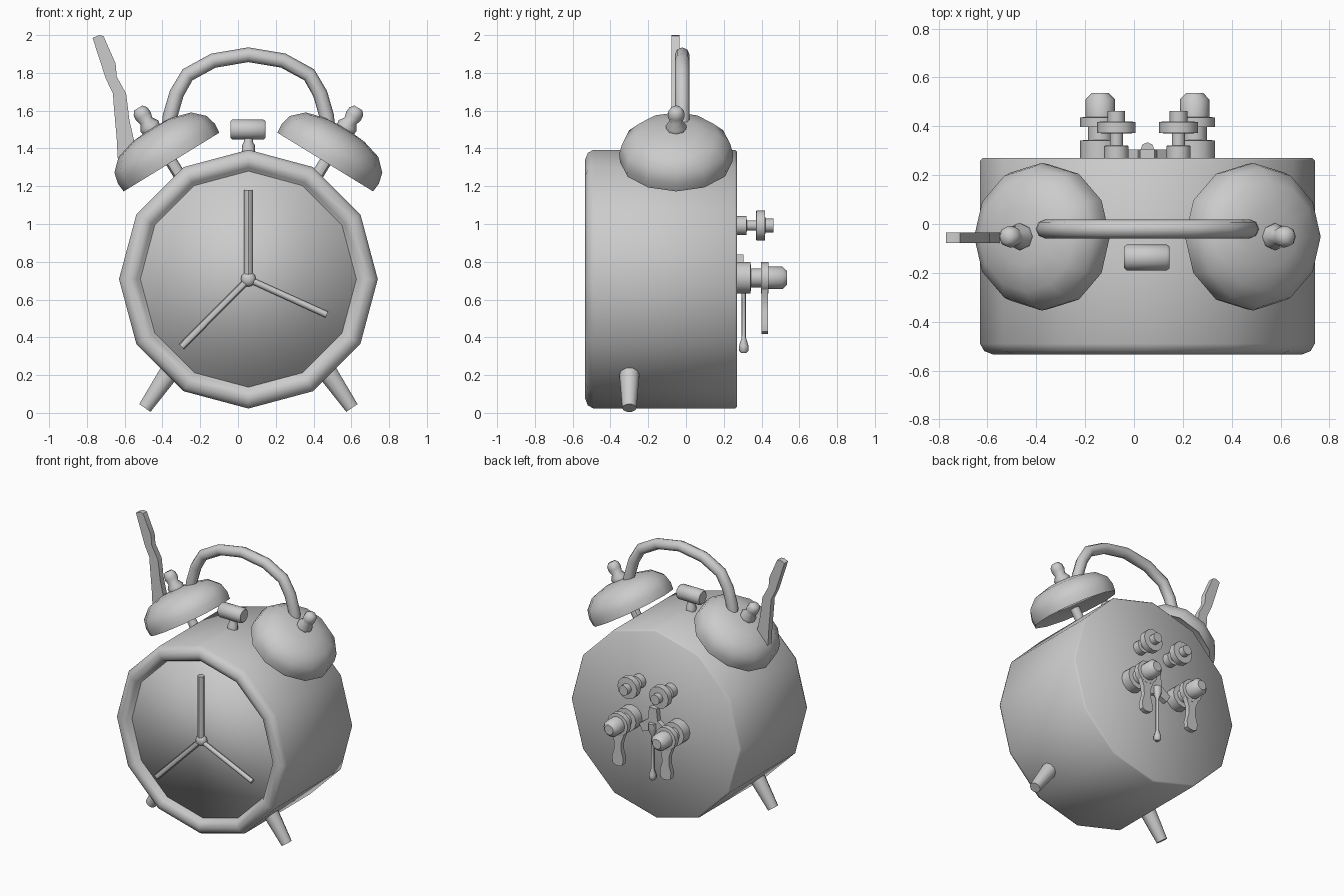
import bpy, bmesh
from math import pi, cos, sin, radians
from mathutils import Vector

if "Cube" in bpy.data.objects:
    bpy.data.objects.remove(bpy.data.objects["Cube"])

CX = 0.055          # middle plane of the clock
AXIS_Z = 0.708      # height of the dial centre
BACK, OUT = 0.27, Vector((0, 1, 0))

grey = bpy.data.materials.new("plain_grey")
grey.use_nodes = True
grey.diffuse_color = (0.6, 0.6, 0.6, 1)
grey.node_tree.nodes["Principled BSDF"].inputs["Base Color"].default_value = (0.6, 0.6, 0.6, 1)


def finish(name, bm, angle):
    bmesh.ops.recalc_face_normals(bm, faces=bm.faces)
    mesh = bpy.data.meshes.new(name)
    bm.to_mesh(mesh)
    bm.free()
    mesh.materials.append(grey)
    ob = bpy.data.objects.new(name, mesh)
    bpy.context.collection.objects.link(ob)
    bpy.ops.object.select_all(action='DESELECT')
    ob.select_set(True)
    bpy.context.view_layer.objects.active = ob
    bpy.ops.object.shade_smooth_by_angle(angle=radians(angle))
    return ob


def skin(bm, rings):
    """Join equal rings of points with quads and cap both ends."""
    rows = [[bm.verts.new(p) for p in ring] for ring in rings]
    n = len(rows[0])
    for a, b in zip(rows, rows[1:]):
        for i in range(n):
            j = (i + 1) % n
            bm.faces.new((a[i], a[j], b[j], b[i]))
    bm.faces.new(rows[0])
    bm.faces.new(rows[-1])


def lathe(name, origin, direction, profile, sides=12, angle=45):
    """Turn (radius, distance) pairs around an axis."""
    q = Vector(direction).to_track_quat('Z', 'Y')
    turn = [2 * pi * i / sides for i in range(sides)]
    bm = bmesh.new()
    skin(bm, [[Vector(origin) + q @ Vector((r * cos(t), r * sin(t), h)) for t in turn]
              for r, h in profile])
    return finish(name, bm, angle)


def rod(name, a, b, ra, rb=None, sides=8):
    a, b = Vector(a), Vector(b)
    return lathe(name, a, b - a, [(ra, 0), (rb or ra, (b - a).length)], sides)


def plate(name, outline, y0, y1, angle=40):
    bm = bmesh.new()
    skin(bm, [[(x, y, z) for x, z in outline] for y in (y0, y1)])
    return finish(name, bm, angle)


# Case with rounded front rim, and the dial set inside it
lathe("case", (CX, BACK, AXIS_Z), (0, -1, 0),
      [(0.675, 0), (0.685, 0.01), (0.685, 0.76), (0.668, 0.79), (0.63, 0.805),
       (0.59, 0.79), (0.57, 0.75)], 12, 180)
lathe("dial", (CX, -0.44, AXIS_Z), (0, -1, 0), [(0.576, 0), (0.572, 0.045)], 12, 180)

# Clock hands and hub
HANDS_Y = -0.505
centre = (CX, HANDS_Y, AXIS_Z)
for name, x, z, r in (("minute_hand", CX, 1.18, 0.023), ("hour_hand", -0.3, 0.35, 0.019),
                      ("alarm_hand", 0.47, 0.52, 0.017)):
    rod(name, centre, (x, HANDS_Y, z), r)
lathe("hand_hub", (CX, -0.48, AXIS_Z), (0, -1, 0),
      [(0.038, 0), (0.04, 0.03), (0.028, 0.046), (0.01, 0.052)], 12, 180)

# Bells with posts, finials and legs on both sides
for side, s in (("right", -1), ("left", 1)):
    axis = Vector((s * 0.523, 0, 0.852))
    rim = Vector((CX + s * 0.407, -0.052, 1.328))
    lathe(side + "_bell", rim, axis,
          [(0.27, 0.01), (0.297, 0), (0.302, 0.05), (0.287, 0.11), (0.225, 0.17),
           (0.12, 0.2), (0.03, 0.207)], 12, 60)
    lathe(side + "_bell_post", rim - axis * 0.17, axis, [(0.032, 0), (0.032, 0.2)], 8)
    lathe(side + "_bell_finial", rim, axis,
          [(0.05, 0.195), (0.056, 0.225), (0.036, 0.255), (0.045, 0.285), (0.042, 0.315),
           (0.025, 0.336)], 8, 60)
    rod(side + "_leg", (CX + s * 0.548, -0.3, 0.026), (CX + s * 0.36, -0.3, 0.3), 0.038, 0.062, 10)

# Carrying handle swept along an arch
half = [(0.42, 1.5), (0.415, 1.57), (0.38, 1.69), (0.322, 1.79), (0.185, 1.865)]
path = [(-x, z) for x, z in half] + [(0, 1.896)] + half[::-1]
pts = [Vector((CX + x, -0.02, z)) for x, z in path]
rings = []
for i, p in enumerate(pts):
    along = (pts[min(i + 1, len(pts) - 1)] - pts[max(i - 1, 0)]).normalized()
    across = along.cross(OUT)
    rings.append([p + 0.039 * (across * cos(k * pi / 4) + OUT * sin(k * pi / 4)) for k in range(8)])
bm = bmesh.new()
skin(bm, rings)
finish("carrying_handle", bm, 60)

# Flat striker arm standing on the right bell
plate("striker_arm", [(-0.77, 1.985), (-0.735, 2.0), (-0.712, 1.995), (-0.648, 1.85), (-0.642, 1.78),
                      (-0.592, 1.69), (-0.575, 1.55), (-0.545, 1.42), (-0.6, 1.34),
                      (-0.637, 1.35), (-0.642, 1.45), (-0.658, 1.63), (-0.662, 1.69),
                      (-0.7, 1.77)], -0.077, -0.035)

# Hammer between the bells
lathe("hammer_head", (-0.04, -0.137, 1.5), (1, 0, 0),
      [(0.044, 0), (0.053, 0.01), (0.053, 0.175), (0.044, 0.185)], 12)
lathe("hammer_stem", (CX, -0.137, 1.36), (0, 0, 1),
      [(0.035, 0), (0.035, 0.055), (0.024, 0.075), (0.024, 0.12)], 8)

# Setting knobs and winding keys on the back
for side, s in (("right", -1), ("left", 1)):
    lathe(side + "_setting_knob", (CX + s * 0.127, BACK, 0.992), OUT,
          [(0.05, 0), (0.05, 0.05), (0.027, 0.052), (0.027, 0.1), (0.079, 0.102),
           (0.079, 0.148), (0.036, 0.15), (0.036, 0.193)], 12)
    x, z = CX + s * 0.193, 0.715
    lathe(side + "_winder", (x, BACK, z), OUT,
          [(0.084, 0), (0.084, 0.072), (0.05, 0.074), (0.05, 0.126), (0.083, 0.128),
           (0.083, 0.166), (0.06, 0.168), (0.06, 0.24), (0.035, 0.266)], 12)
    wing = [(0.06, -0.04), (0.03, -0.12), (0.028, -0.18), (0.045, -0.24), (0.04, -0.285), (0.015, -0.298)]
    plate(side + "_winder_wing", [(x + a, z + b) for a, b in wing] +
          [(x - a, z + b) for a, b in wing[::-1]], 0.4, 0.435)

# Three-armed bracket and regulator lever
bracket = []
for k in range(3):
    t = pi / 2 + k * 2 * pi / 3
    for r, off in ((0.115, -0.26), (0.115, 0.26), (0.045, pi / 3)):
        bracket.append((CX + r * cos(t + off), 0.728 + r * sin(t + off)))
plate("bracket", bracket, BACK - 0.01, 0.305)
lathe("regulator_lever", (CX, 0.306, 0.73), (0, 0, -1),
      [(0.028, 0), (0.028, 0.05), (0.011, 0.09), (0.011, 0.33), (0.025, 0.375),
       (0.025, 0.4), (0.015, 0.412)], 8)
